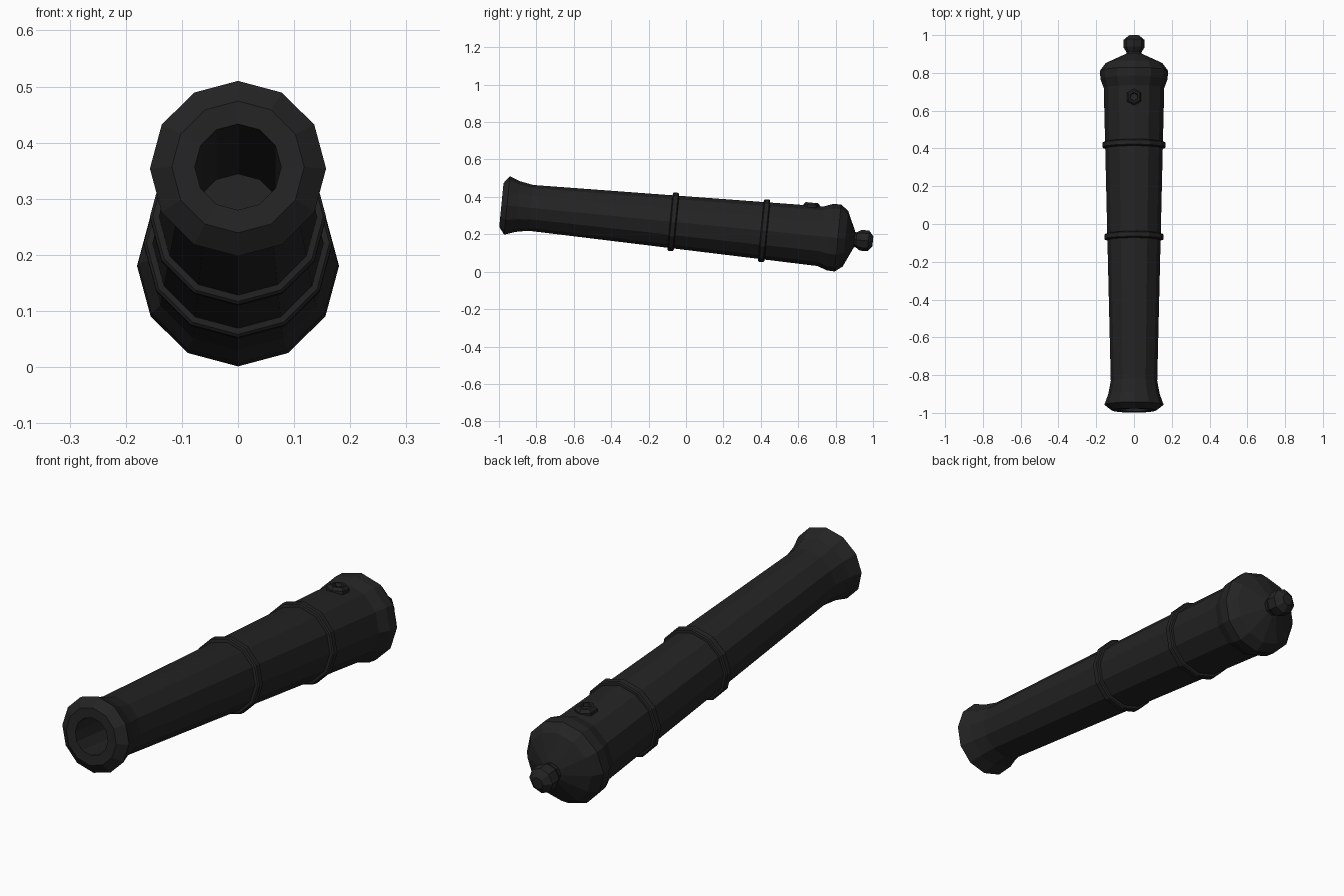
import bpy, bmesh
from math import sin, cos, atan, pi
from mathutils import Matrix

cube = bpy.data.objects.get("Cube")
if cube:
    bpy.data.objects.remove(cube, do_unlink=True)

TILT = atan(0.098)          # muzzle raised
AXIS_HEIGHT = 0.26          # axis height at y = 0
FRAME = Matrix.Translation((0, 0, AXIS_HEIGHT)) @ Matrix.Rotation(-TILT, 4, 'X')

iron = bpy.data.materials.new("black iron")
iron.use_nodes = True
iron.diffuse_color = (0.017, 0.017, 0.017, 1)
bsdf = next(n for n in iron.node_tree.nodes if n.type == 'BSDF_PRINCIPLED')
bsdf.inputs["Base Color"].default_value = iron.diffuse_color
bsdf.inputs["Roughness"].default_value = 0.8


def lathe(name, profile, sides, closed=False, matrix=FRAME):
    """Turn (along, radius) points around the local y axis, first vertex on top."""
    bm = bmesh.new()
    rings = []
    for along, radius in profile:
        angles = [2 * pi * i / sides for i in range(sides)]
        rings.append([bm.verts.new((radius * sin(a), along / cos(TILT), radius * cos(a)))
                      for a in angles])
    pairs = list(zip(rings, rings[1:]))
    if closed:
        pairs.append((rings[-1], rings[0]))
    for a, b in pairs:
        for i in range(sides):
            j = (i + 1) % sides
            bm.faces.new((a[i], a[j], b[j], b[i]))
    bmesh.ops.remove_doubles(bm, verts=bm.verts, dist=1e-5)
    bmesh.ops.recalc_face_normals(bm, faces=bm.faces)
    bm.transform(matrix)
    mesh = bpy.data.meshes.new(name)
    bm.to_mesh(mesh)
    bm.free()
    mesh.materials.append(iron)
    obj = bpy.data.objects.new(name, mesh)
    bpy.context.collection.objects.link(obj)
    return obj


# Barrel: bore, muzzle lip, flare, tapered tube, breech ring and dome
lathe("barrel", [
    (-0.08, 0), (-0.08, 0.077), (-0.985, 0.077),
    (-0.987, 0.118), (-0.957, 0.157),
    (-0.90, 0.136), (-0.83, 0.123),
    (0.72, 0.160), (0.768, 0.178), (0.812, 0.180),
    (0.852, 0.150), (0.90, 0.045), (0.90, 0)], 12)

# Reinforcing bands
for name, y, r in (("front_band", -0.068, 0.157), ("rear_band", 0.418, 0.168)):
    lathe(name, [(y - 0.019, r - 0.025), (y - 0.016, r - 0.005), (y - 0.011, r),
                 (y + 0.011, r), (y + 0.016, r - 0.005), (y + 0.019, r - 0.025)],
          12, closed=True)

# Knob behind the breech
lathe("breech_knob", [
    (0.87, 0), (0.87, 0.046), (0.91, 0.040), (0.935, 0.056),
    (0.975, 0.055), (0.999, 0.026), (0.999, 0)], 8)

# Hexagonal vent boss with a shallow hole, standing upright on the barrel
upright = FRAME @ Matrix.Translation((0, 0.66, 0.14)) @ Matrix.Rotation(pi / 2, 4, 'X')
lathe("vent_boss", [
    (0, 0), (0, 0.044), (0.022, 0.044), (0.034, 0.034),
    (0.034, 0.024), (0.021, 0.020), (0.021, 0)], 6, matrix=upright)
